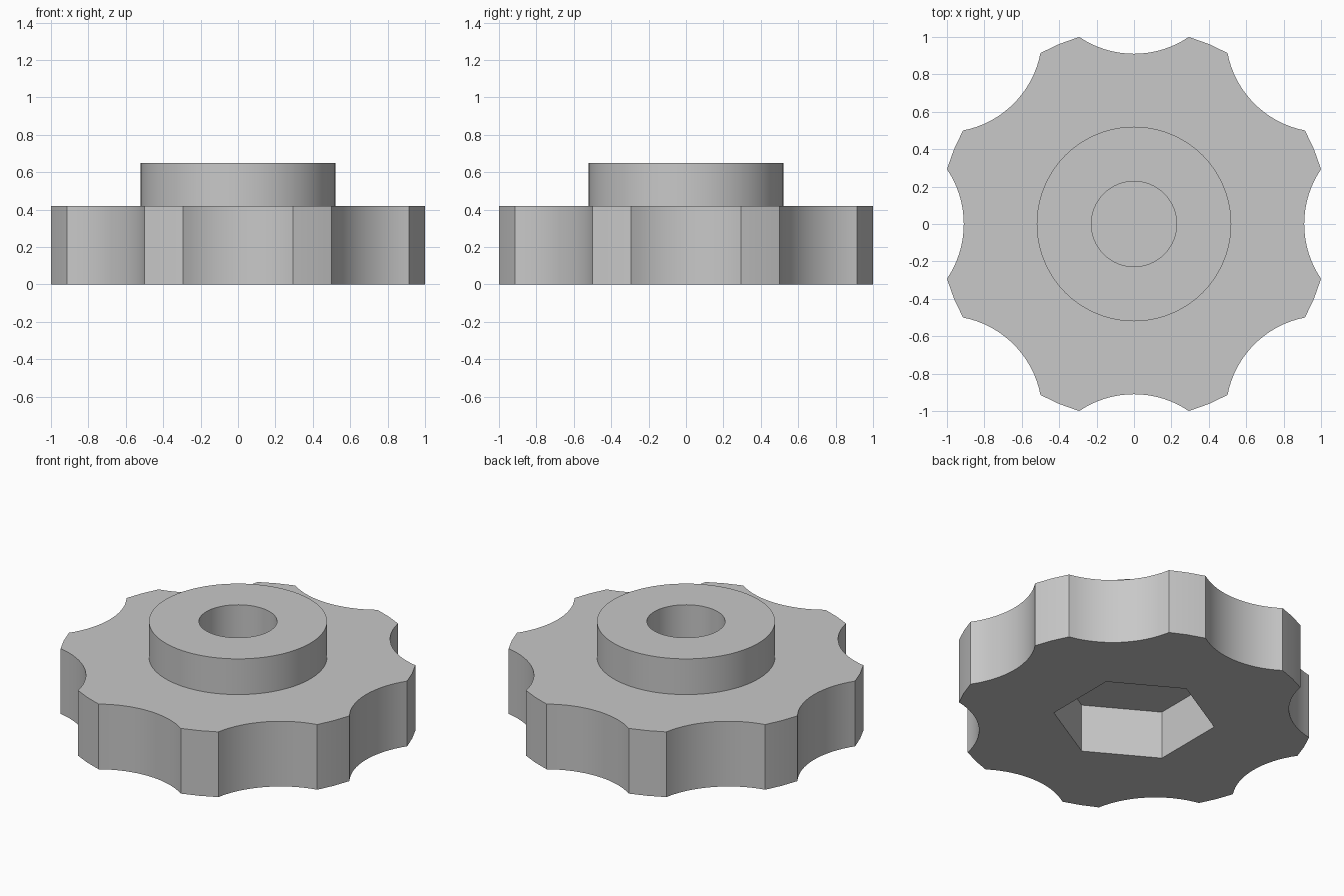
import bpy, bmesh
from math import sin, cos, pi, radians, hypot, atan2

cube = bpy.data.objects.get("Cube")
if cube:
    bpy.data.objects.remove(cube, do_unlink=True)

LOBES = 8
WHEEL_H, HUB_H = 0.42, 0.65
HUB_R, BORE_R, HEX_R = 0.52, 0.228, 0.475
POCKET_Z, BORE_Z = 0.31, 0.33       # thin web between nut pocket and bore
HALF_CHORD, FLUTE_DEPTH = 0.293, 0.09

grey = bpy.data.materials.new("plain grey")
grey.use_nodes = True
grey.diffuse_color = (0.58, 0.58, 0.58, 1)
grey.node_tree.nodes["Principled BSDF"].inputs["Base Color"].default_value = grey.diffuse_color


def circle(radius, count, start=0.0):
    return [(radius * cos(start + 2 * pi * i / count),
             radius * sin(start + 2 * pi * i / count)) for i in range(count)]


def fluted_outline(steps=16):
    """Round wheel with a scooped grip flute centred on every lobe angle."""
    flute_r = (HALF_CHORD ** 2 + FLUTE_DEPTH ** 2) / (2 * FLUTE_DEPTH)
    centre = 1 - FLUTE_DEPTH + flute_r
    sweep = atan2(HALF_CHORD, centre - 1)
    rim = hypot(1, HALF_CHORD)
    points = []
    for k in range(LOBES):
        turn = 2 * pi * k / LOBES
        local = []
        for i in range(steps + 1):
            a = sweep * (2 * i / steps - 1)
            local.append((centre - flute_r * cos(a), flute_r * sin(a)))
        mid = pi / LOBES
        local.append((rim * cos(mid), rim * sin(mid)))
        points += [(x * cos(turn) - y * sin(turn), x * sin(turn) + y * cos(turn))
                   for x, y in local]
    return points


bm = bmesh.new()


def ring(points, z):
    verts = [bm.verts.new((x, y, z)) for x, y in points]
    return verts, [bm.edges.new((verts[i - 1], verts[i])) for i in range(len(verts))]


def wall(low, high):
    a, b = low[0], high[0]
    for i in range(len(a)):
        bm.faces.new((a[i - 1], a[i], b[i], b[i - 1]))


def annulus(outer, inner):
    bmesh.ops.triangle_fill(bm, edges=outer[1] + inner[1], use_beauty=True)


# Section rings
outline = fluted_outline()
hub = circle(HUB_R, 96)
bore = circle(BORE_R, 64)
hexagon = circle(HEX_R, 6, radians(30))
wheel_low, wheel_high = ring(outline, 0), ring(outline, WHEEL_H)
hub_low, hub_high = ring(hub, WHEEL_H), ring(hub, HUB_H)
bore_low, bore_high = ring(bore, BORE_Z), ring(bore, HUB_H)
hex_low, hex_high = ring(hexagon, 0), ring(hexagon, POCKET_Z)

# Grip wheel, hub, blind bore and nut pocket walls
wall(wheel_low, wheel_high)
wall(hub_low, hub_high)
wall(bore_low, bore_high)
wall(hex_low, hex_high)

# Flat faces
annulus(wheel_low, hex_low)
annulus(wheel_high, hub_low)
annulus(hub_high, bore_high)
bm.faces.new(bore_low[0])
bm.faces.new(hex_high[0])
bmesh.ops.recalc_face_normals(bm, faces=bm.faces[:])

mesh = bpy.data.meshes.new("clamping_knob")
bm.to_mesh(mesh)
bm.free()
mesh.materials.append(grey)
knob = bpy.data.objects.new("clamping_knob", mesh)
bpy.context.collection.objects.link(knob)

bpy.ops.object.select_all(action='DESELECT')
knob.select_set(True)
bpy.context.view_layer.objects.active = knob
bpy.ops.object.shade_smooth_by_angle(angle=radians(12))
